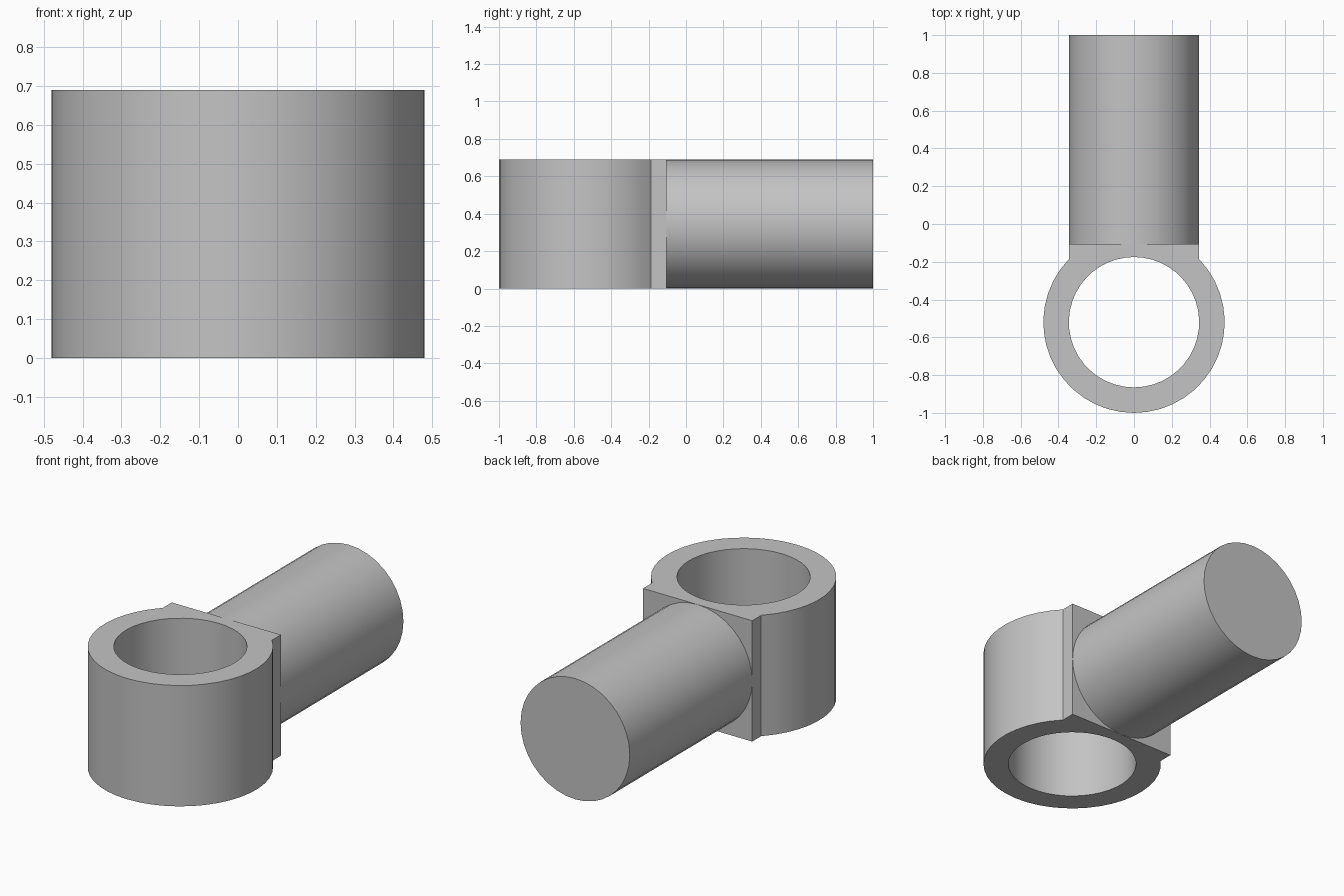
import bpy, bmesh, math
from mathutils import Matrix

cube = bpy.data.objects.get("Cube")
if cube:
    bpy.data.objects.remove(cube, do_unlink=True)

HEIGHT = 0.69
BORE = HEIGHT / 2        # bore and shaft share one radius
OUTER = 0.48
CENTRE_Y = -0.52
FLAT = 0.415             # distance from ring axis to the mounting flat

grey = bpy.data.materials.new("plain grey")
grey.use_nodes = True
colour = (0.55, 0.55, 0.55, 1)
grey.diffuse_color = colour
grey.node_tree.nodes["Principled BSDF"].inputs["Base Color"].default_value = colour


def add_object(name, bm):
    bmesh.ops.recalc_face_normals(bm, faces=bm.faces)
    mesh = bpy.data.meshes.new(name)
    bm.to_mesh(mesh)
    bm.free()
    mesh.materials.append(grey)
    obj = bpy.data.objects.new(name, mesh)
    bpy.context.collection.objects.link(obj)
    bpy.ops.object.select_all(action='DESELECT')
    obj.select_set(True)
    bpy.context.view_layer.objects.active = obj
    bpy.ops.object.shade_smooth_by_angle(angle=math.radians(25))
    return obj


def spread(start, end, steps):
    return [start + (end - start) * i / steps for i in range(steps)]


# Collar: bored ring that widens into a square mounting flat at the back
meet = math.acos(BORE / OUTER)
corner = math.atan2(FLAT, BORE)
flat_angles = spread(corner, math.pi - corner, 10) + [math.pi - corner]
ring_angles = spread(math.pi - meet, math.tau + meet, 32) + [math.tau + meet]

outline = [(a, FLAT / math.sin(a)) for a in flat_angles]
outline += [(a, OUTER) for a in ring_angles]

bm = bmesh.new()
sections = []
for a, radius in outline:
    sections.append([bm.verts.new((r * math.cos(a), CENTRE_Y + r * math.sin(a), z))
                     for r, z in ((BORE, 0), (radius, 0), (radius, HEIGHT), (BORE, HEIGHT))])
for i, here in enumerate(sections):
    ahead = sections[(i + 1) % len(sections)]
    for k in range(4):
        n = (k + 1) % 4
        bm.faces.new((here[k], ahead[k], ahead[n], here[n]))
add_object("collar", bm)

# Shaft: solid round bar running back from the flat
start = CENTRE_Y + FLAT
bm = bmesh.new()
bmesh.ops.create_cone(bm, cap_ends=True, segments=36, radius1=BORE, radius2=BORE,
                      depth=1 - start,
                      matrix=Matrix.Translation((0, (1 + start) / 2, BORE))
                      @ Matrix.Rotation(math.pi / 2, 4, 'X'))
add_object("shaft", bm)
